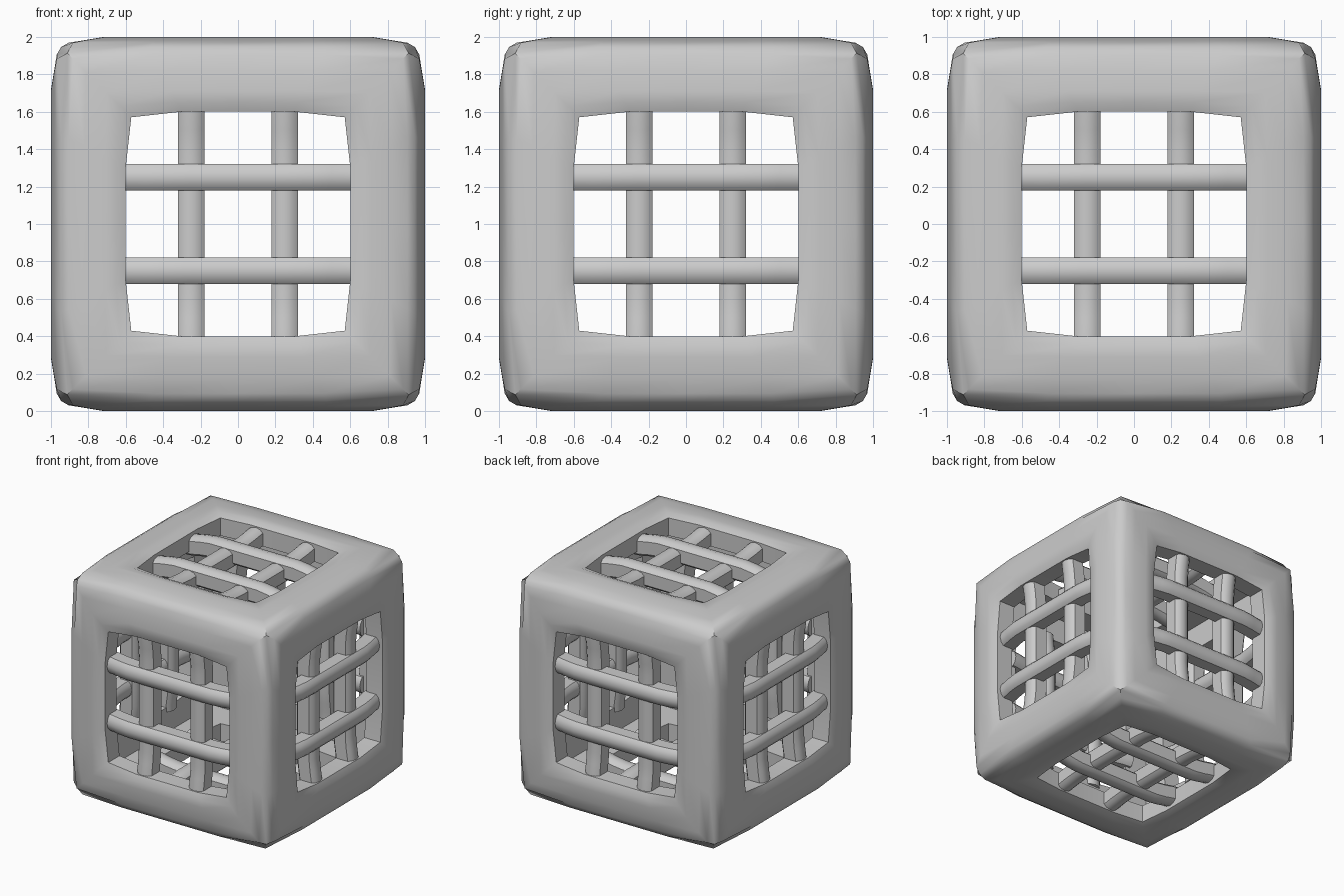
import bpy, bmesh, math
from mathutils import Vector

if "Cube" in bpy.data.objects:
    bpy.data.objects.remove(bpy.data.objects["Cube"])

GREY = (0.6, 0.6, 0.6, 1)
grey = bpy.data.materials.new("plain grey")
grey.use_nodes = True
grey.diffuse_color = GREY
grey.node_tree.nodes["Principled BSDF"].inputs["Base Color"].default_value = GREY

CENTRE = Vector((0, 0, 1))
# outward, sideways and upward axes of the six faces
FACES = {
    "front": ((0, -1, 0), (1, 0, 0), (0, 0, 1)),
    "back": ((0, 1, 0), (-1, 0, 0), (0, 0, 1)),
    "left": ((1, 0, 0), (0, 1, 0), (0, 0, 1)),
    "right": ((-1, 0, 0), (0, -1, 0), (0, 0, 1)),
    "top": ((0, 0, 1), (1, 0, 0), (0, 1, 0)),
    "bottom": ((0, 0, -1), (1, 0, 0), (0, -1, 0)),
}
FACES = {k: [Vector(a) for a in v] for k, v in FACES.items()}


def finish(bm, name, angle):
    bmesh.ops.recalc_face_normals(bm, faces=bm.faces)
    mesh = bpy.data.meshes.new(name)
    bm.to_mesh(mesh)
    bm.free()
    obj = bpy.data.objects.new(name, mesh)
    bpy.context.collection.objects.link(obj)
    mesh.materials.append(grey)
    bpy.ops.object.select_all(action="DESELECT")
    obj.select_set(True)
    bpy.context.view_layer.objects.active = obj
    bpy.ops.object.shade_smooth_by_angle(angle=math.radians(angle))


def loft(bm, rings):
    for a, b in zip(rings, rings[1:]):
        for i in range(len(a)):
            j = (i + 1) % len(a)
            bm.faces.new((a[i], a[j], b[j], b[i]))


# Hollow shell: each face is a set of square rings, from the cube edge
# over the raised rim, through the window and back to the inner cube edge.
# (half size, depth, corner pull)
RINGS = [(0.945, 0.945, 0.965), (0.905, 0.968, 0.975), (0.82, 0.982, 0.99),
         (0.71, 1, 0.99), (0.65, 0.995, 0.97), (0.6, 0.975, 0.95),
         (0.6, 0.82, 0.95), (0.82, 0.82, 1)]


def square_ring(bm, axes, half, depth, pull):
    out, side, up = axes
    verts = []
    for k in range(4):
        a, b = [(side, up), (up, -side), (-side, -up), (-up, side)][k]
        for t in (-1, -0.5, 0, 0.5):
            s = pull if t == -1 else 1
            d = depth * pull if half == depth and t == -1 else depth
            verts.append(bm.verts.new(CENTRE + out * d + (a * half + b * half * t) * s))
    return verts


bm = bmesh.new()
for axes in FACES.values():
    loft(bm, [square_ring(bm, axes, *r) for r in RINGS])
bmesh.ops.remove_doubles(bm, verts=bm.verts, dist=0.001)
finish(bm, "cube_frame", 45)

# Window bars: deep straps with a softly domed outer and inner face,
# the sideways ones standing slightly proud of the upright ones.
# Section points: (across, depth below the crown)
DOME = [(-0.07, 0.035), (-0.045, 0.012), (0, 0), (0.045, 0.012), (0.07, 0.035)]
THICK = 0.18
SECTION = DOME + [(-x, THICK - d) for x, d in DOME]
STEPS = (-0.64, -0.58, -0.5, -0.4, -0.25, 0, 0.25, 0.4, 0.5, 0.58, 0.64)


def bar(name, out, along, across, offset, end, middle):
    bm = bmesh.new()
    rings = []
    for s in STEPS:
        f = min(1, (0.64 - abs(s)) / 0.24)
        crown = end + (middle - end) * f * f * (3 - 2 * f)
        rings.append([bm.verts.new(CENTRE + along * s + across * (offset + x)
                                   + out * (crown - d)) for x, d in SECTION])
    loft(bm, rings)
    bm.faces.new(rings[0])
    bm.faces.new(rings[-1])
    finish(bm, name, 42)


for face, (out, side, up) in FACES.items():
    for n, offset in enumerate((-0.25, 0.25), 1):
        bar(f"{face}_cross_bar_{n}", out, side, up, offset, 0.945, 0.98)
        bar(f"{face}_upright_bar_{n}", out, up, side, offset, 0.97, 0.945)
